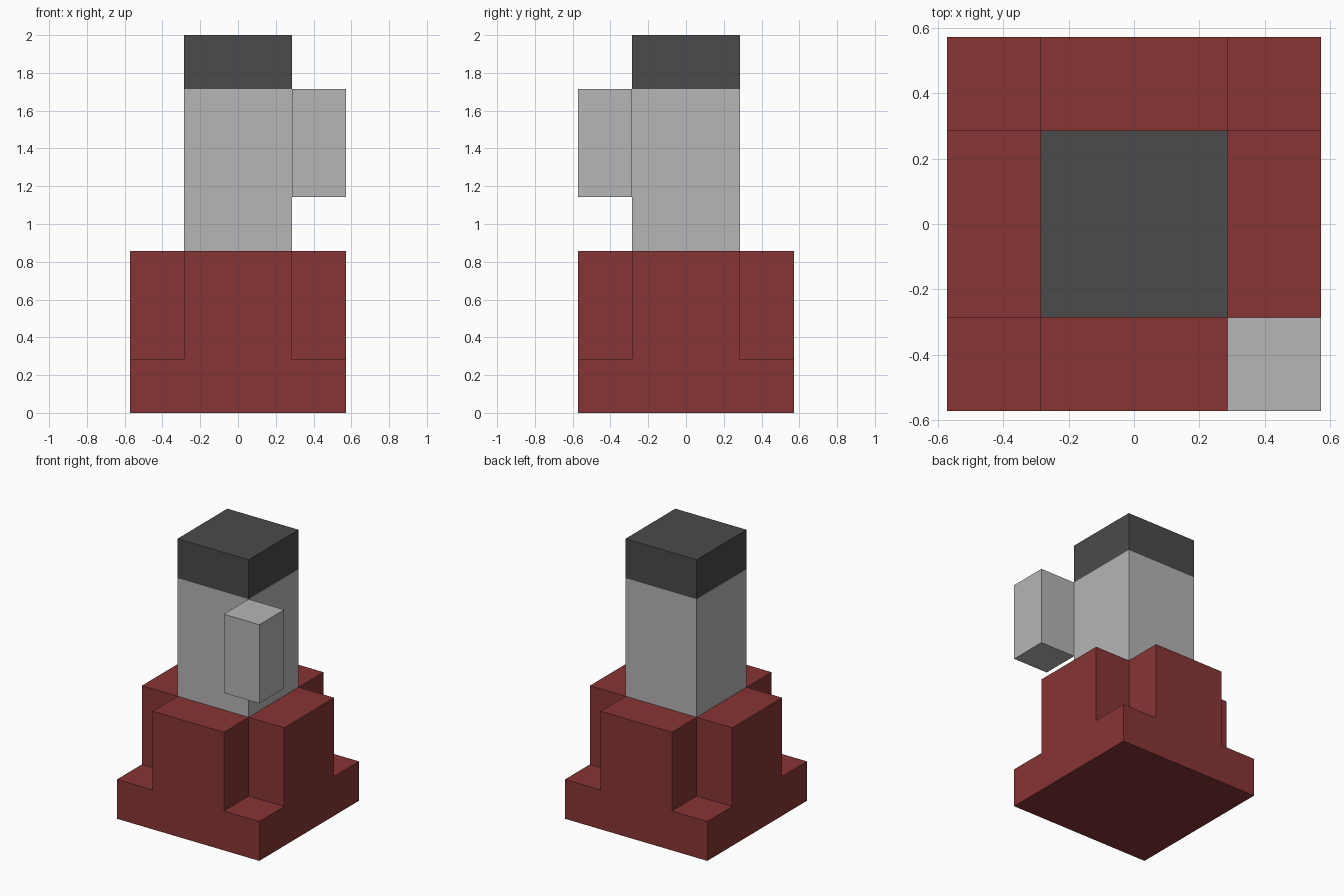
import bpy, bmesh

if "Cube" in bpy.data.objects:
    bpy.data.objects.remove(bpy.data.objects["Cube"])

U = 2 / 7  # block size: the model is 7 blocks tall


def material(name, rgb):
    m = bpy.data.materials.new(name)
    m.diffuse_color = (*rgb, 1)
    m.use_nodes = True
    m.node_tree.nodes["Principled BSDF"].inputs["Base Color"].default_value = m.diffuse_color
    return m


RED = material("dark red", (0.242, 0.035, 0.035))
GREY = material("light grey", (0.465, 0.465, 0.465))
DARK = material("charcoal", (0.069, 0.069, 0.069))


def finish(bm, name, mat):
    bmesh.ops.recalc_face_normals(bm, faces=bm.faces)
    me = bpy.data.meshes.new(name)
    bm.to_mesh(me)
    bm.free()
    me.materials.append(mat)
    ob = bpy.data.objects.new(name, me)
    bpy.context.collection.objects.link(ob)
    return ob


def box(name, lo, hi, mat, open_top=False, open_bottom=False):
    """Box between two corners in block units, hidden ends left open."""
    bm = bmesh.new()
    bmesh.ops.create_cube(bm, size=1)
    for v in bm.verts:
        v.co = [U * (a + (b - a) * (c + 0.5)) for a, b, c in zip(lo, hi, v.co)]
    bm.normal_update()
    gone = [f for f in bm.faces if (open_top and f.normal.z > 0.5)
            or (open_bottom and f.normal.z < -0.5)]
    bmesh.ops.delete(bm, geom=gone, context='FACES')
    return finish(bm, name, mat)


# Stepped base: square slab with a cross-shaped block raised from its top
bm = bmesh.new()
bmesh.ops.create_cube(bm, size=1)
for v in bm.verts:
    v.co = (v.co.x * 4 * U, v.co.y * 4 * U, (v.co.z + 0.5) * U)
bm.normal_update()
bmesh.ops.delete(bm, geom=[f for f in bm.faces if f.normal.z > 0.5], context='FACES_ONLY')
steps = [-2 * U, -U, U, 2 * U]
cross = []
for i in range(3):
    for j in range(3):
        corners = [(i, j), (i + 1, j), (i + 1, j + 1), (i, j + 1)]
        f = bm.faces.new([bm.verts.new((steps[a], steps[b], U)) for a, b in corners])
        if i == 1 or j == 1:
            cross.append(f)
bmesh.ops.remove_doubles(bm, verts=bm.verts, dist=1e-4)
cross = [f for f in bm.faces if f.calc_center_median().z > U * 0.99
         and min(abs(f.calc_center_median().x), abs(f.calc_center_median().y)) < 0.01]
raised = bmesh.ops.extrude_face_region(bm, geom=cross)["geom"]
bmesh.ops.translate(bm, vec=(0, 0, 2 * U),
                    verts=[g for g in raised if isinstance(g, bmesh.types.BMVert)])
bmesh.ops.delete(bm, geom=[f for f in cross if f.is_valid], context='FACES')
# the column covers the middle of the cross
middle = [f for f in bm.faces if f.calc_center_median().z > 2.9 * U
          and f.calc_center_median().xy.length < 0.01]
bmesh.ops.delete(bm, geom=middle, context='FACES')
finish(bm, "stepped_base", RED)

# Column, cap and the small corner block beside the column
box("column", (-1, -1, 3), (1, 1, 6), GREY, open_top=True, open_bottom=True)
box("column_cap", (-1, -1, 6), (1, 1, 7), DARK, open_bottom=True)
box("corner_block", (1, -2, 4), (2, -1, 6), GREY)
